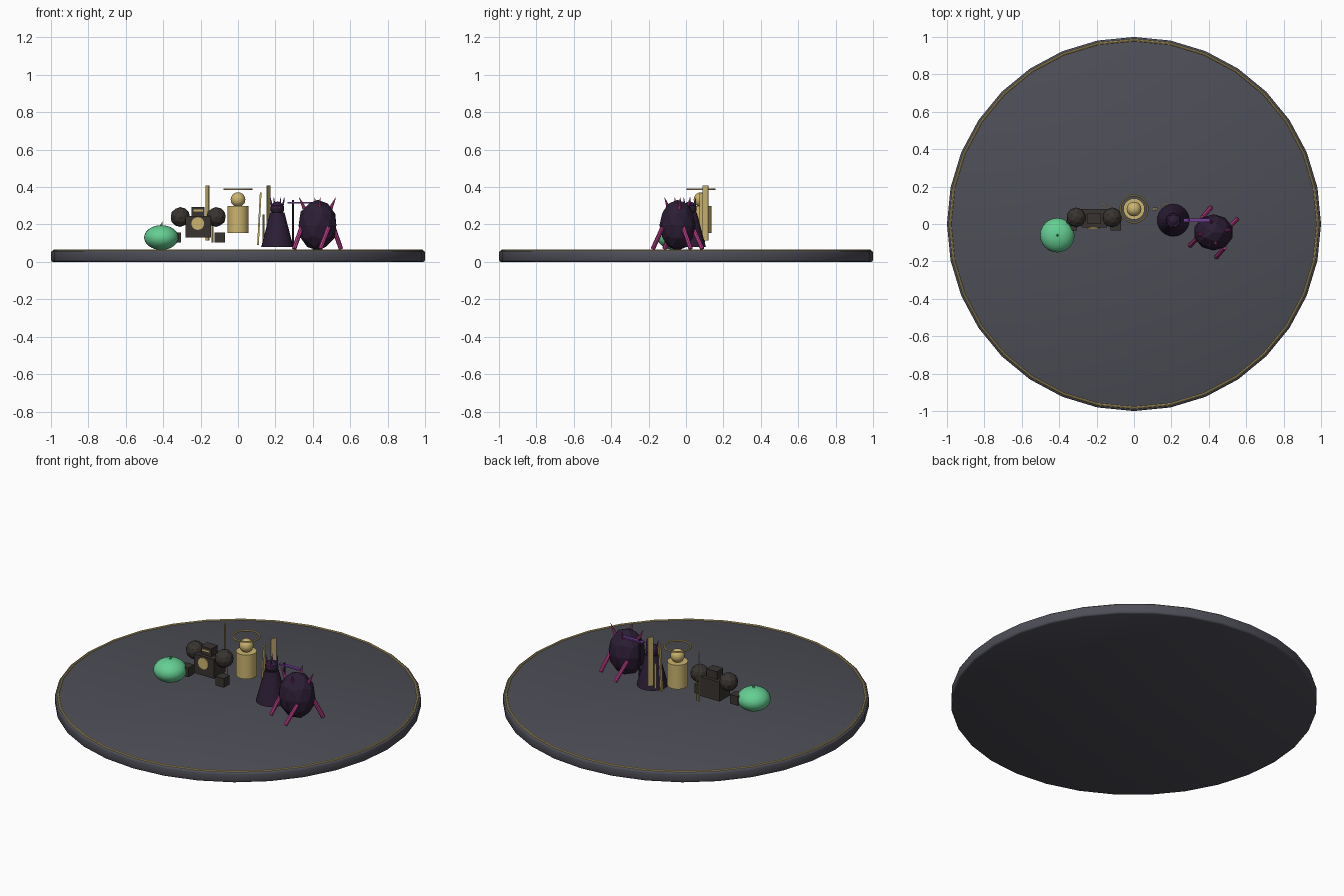
import bpy
import math
from mathutils import Vector

cube = bpy.data.objects.get("Cube")
if cube:
    bpy.data.objects.remove(cube, do_unlink=True)


def material(name, *rgb):
    m = bpy.data.materials.new(name)
    m.use_nodes = True
    m.diffuse_color = (*rgb, 1)
    m.node_tree.nodes["Principled BSDF"].inputs["Base Color"].default_value = (*rgb, 1)
    return m


SLATE = material("slate", 0.075, 0.075, 0.095)
GOLD = material("pale gold", 0.6, 0.46, 0.16)
GREEN = material("jelly green", 0.13, 0.62, 0.29)
STONE = material("dark stone", 0.04, 0.034, 0.03)
NIGHT = material("night purple", 0.025, 0.013, 0.036)
VIOLET = material("violet", 0.17, 0.05, 0.3)
PINK = material("hot pink", 0.55, 0.05, 0.27)


def finish(name, mat, smooth=None):
    ob = bpy.context.object
    ob.name = name
    ob.data.materials.append(mat)
    if smooth == "all":
        bpy.ops.object.shade_smooth()
    elif smooth:
        bpy.ops.object.shade_smooth_by_angle(angle=math.radians(40))
    return ob


def box(name, mat, loc, size, rot=(0, 0, 0)):
    bpy.ops.mesh.primitive_cube_add(size=1, location=loc, rotation=rot)
    bpy.context.object.scale = size
    return finish(name, mat)


def ball(name, mat, loc, radii):
    bpy.ops.mesh.primitive_uv_sphere_add(segments=24, ring_count=16, location=loc)
    bpy.context.object.scale = radii
    return finish(name, mat, True)


def rock(name, mat, loc, radii):
    bpy.ops.mesh.primitive_ico_sphere_add(subdivisions=2, location=loc)
    bpy.context.object.scale = radii
    return finish(name, mat)


def rod(name, mat, start, end, r1, r2, sides=8, smooth=True):
    a, b = Vector(start), Vector(end)
    turn = (b - a).to_track_quat("Z", "Y").to_euler()
    bpy.ops.mesh.primitive_cone_add(vertices=sides, radius1=r1, radius2=r2,
                                    depth=(b - a).length, location=(a + b) / 2, rotation=turn)
    return finish(name, mat, smooth)


def ring(name, mat, loc, radius, thickness, sides):
    bpy.ops.mesh.primitive_torus_add(location=loc, major_radius=radius, minor_radius=thickness,
                                     major_segments=sides, minor_segments=8)
    return finish(name, mat, True)


# Display plate with gold rim
bpy.ops.mesh.primitive_cylinder_add(vertices=32, radius=1, depth=0.06, location=(0, 0, 0.03))
plate = finish("display_plate", SLATE, "all")
bevel = plate.modifiers.new("rounded_rim", "BEVEL")
bevel.width = 0.01
bevel.segments = 2
bevel.limit_method = "ANGLE"
ring("plate_rim", GOLD, (0, 0, 0.06), 0.983, 0.006, 32)

# Jelly creature
ball("jelly_body", GREEN, (-0.41, -0.06, 0.13), (0.092, 0.092, 0.066))
rod("jelly_tip", GREEN, (-0.41, -0.06, 0.19), (-0.405, -0.06, 0.215), 0.008, 0.001)

# Stone guardian
box("guardian_body", STONE, (-0.213, 0.03, 0.188), (0.135, 0.1, 0.116))
box("guardian_head", STONE, (-0.213, 0.03, 0.268), (0.07, 0.06, 0.05))
box("guardian_visor", GOLD, (-0.213, -0.001, 0.275), (0.05, 0.006, 0.01))
rod("guardian_core", GOLD, (-0.215, 0, 0.205), (-0.215, -0.026, 0.205), 0.034, 0.034, 20)
for side, word in ((-1, "right"), (1, "left")):
    rock("guardian_shoulder_" + word, STONE, (-0.213 + side * 0.096, 0.035, 0.24), (0.053,) * 3)
    box("guardian_fist_" + word, STONE, (-0.215 + side * 0.118, -0.008, 0.13), (0.055,) * 3)

# Winged guardian
rod("angel_body", GOLD, (0, 0.08, 0.155), (0, 0.08, 0.3), 0.057, 0.057, 24)
ball("angel_head", GOLD, (0, 0.08, 0.333), (0.039,) * 3)
ring("angel_halo", GOLD, (0, 0.08, 0.388), 0.073, 0.005, 32)
for side, word in ((-1, "right"), (1, "left")):
    yaw = (0, 0, side * math.radians(60))
    box("long_feather_" + word, GOLD, (side * 0.163, 0.105, 0.262), (0.033, 0.006, 0.295), yaw)
    box("short_feather_" + word, GOLD, (side * 0.137, 0.095, 0.178), (0.012, 0.006, 0.15), yaw)
box("angel_blade", GOLD, (0.114, 0.08, 0.23), (0.009, 0.018, 0.28), (0, math.radians(3), 0))

# Dark queen with scythe
qx, qy = 0.21, 0.02
rod("queen_gown", NIGHT, (qx, qy, 0.08), (qx, qy, 0.265), 0.086, 0.038, 24)
ball("queen_head", NIGHT, (qx, qy, 0.285), (0.037,) * 3)
ring("queen_crown", VIOLET, (qx, qy, 0.306), 0.031, 0.004, 20)
for i in range(6):
    a = i * math.tau / 6
    out = Vector((math.cos(a), math.sin(a), 0))
    base = Vector((qx, qy, 0.306)) + out * 0.031
    rod("crown_spike", VIOLET, base, base + out * 0.006 + Vector((0, 0, 0.038)), 0.006, 0.001, 6)
for side in (-1, 1):
    ball("queen_eye", PINK, (qx + side * 0.013, qy - 0.035, 0.288), (0.005,) * 3)
rod("scythe_staff", NIGHT, (0.295, qy, 0.08), (0.295, qy, 0.33), 0.005, 0.005)
box("scythe_blade", VIOLET, (0.335, qy, 0.316), (0.14, 0.02, 0.008))

# Faceted beast, paired legs and horns by half turn
bx, by = 0.425, -0.045
rock("beast_body", NIGHT, (bx, by, 0.196), (0.106, 0.097, 0.136))
for turn in (1, -1):
    def around(x, y, z):
        return (bx + turn * x, by + turn * y, z)
    rod("beast_side_leg", PINK, around(0.085, 0.03, 0.185), around(0.125, 0.07, 0.07), 0.012, 0.012)
    rod("beast_end_leg", PINK, around(-0.06, 0.08, 0.185), around(-0.015, 0.132, 0.07), 0.012, 0.012)
    rod("beast_horn", PINK, around(0.07, 0.01, 0.285), around(0.098, 0.015, 0.345), 0.011, 0.001)
    rod("beast_back_horn", PINK, around(-0.01, 0.05, 0.29), around(-0.015, 0.07, 0.345), 0.01, 0.001)
